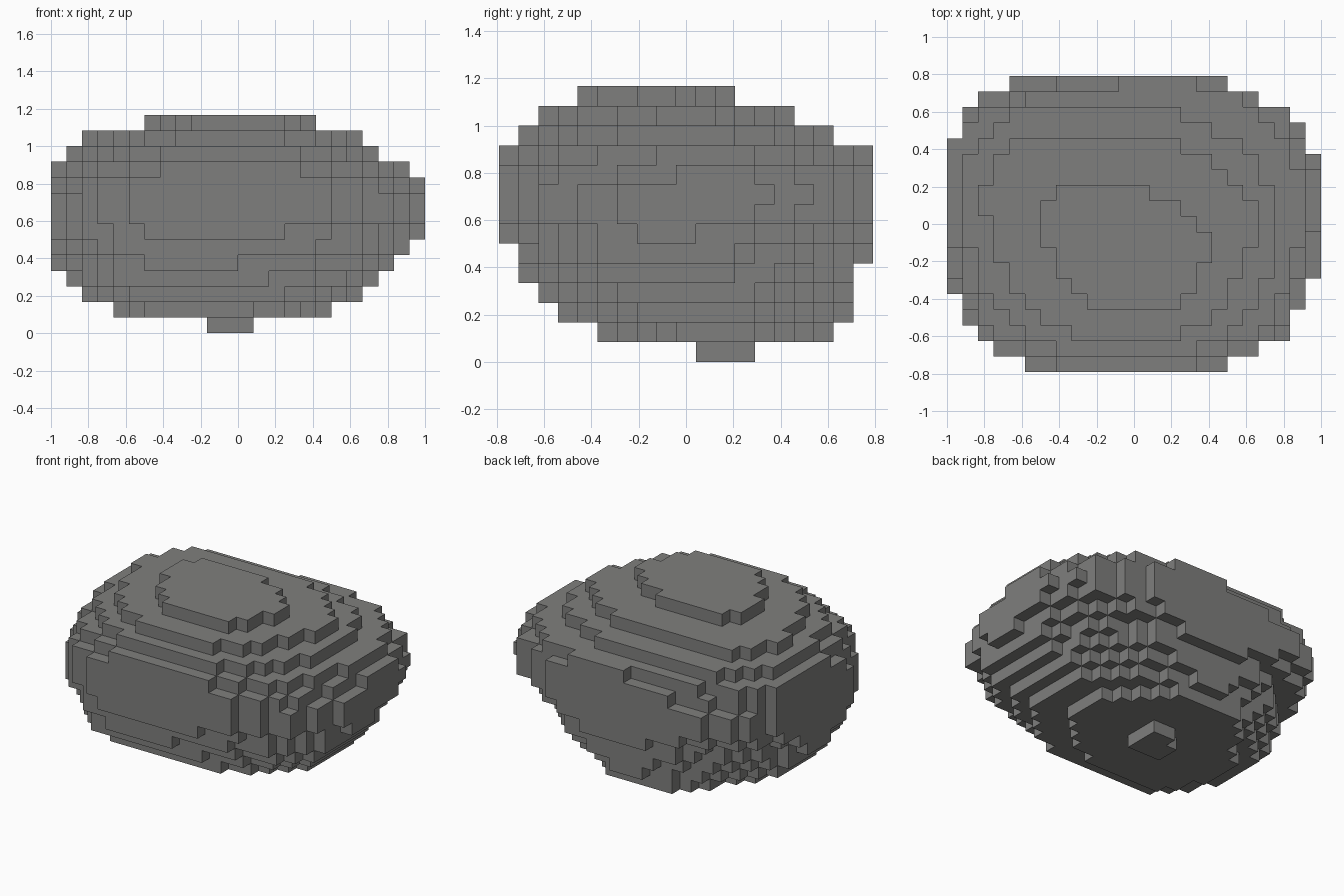
import bpy
import bmesh
from mathutils import Vector

cube = bpy.data.objects.get("Cube")
if cube:
    bpy.data.objects.remove(cube, do_unlink=True)

UNIT = 1 / 12                      # edge length of one block
NX, NY = 24, 19                    # blocks across the whole boulder

# Extent of each layer in blocks, bottom to top: west, east, south, north
BOUNDS = [
    (10, 13, 10, 13),
    (4, 18, 5, 17),
    (2, 20, 3, 18),
    (1, 21, 2, 18),
    (0, 22, 1, 18),
    (0, 23, 1, 19),
    *[(0, NX, 0, NY)] * 4,
    (0, 23, 0, NY),
    (1, 21, 1, 17),
    (2, 20, 2, 15),
    (6, 17, 4, 12),
]

# Straight run on each side of a layer: south, north, west, east
RUNS = [
    ((10, 13), (11, 13), (10, 12), (10, 13)),
    ((6, 13), (8, 14), (8, 12), (9, 13)),
    ((5, 15), (10, 13), (7, 12), (7, 13)),
    ((4, 14), (9, 15), (7, 12), (6, 13)),
    ((6, 12), (7, 17), (8, 11), (5, 12)),
    ((4, 17), (9, 15), (6, 12), (5, 12)),
    ((6, 15), (6, 17), (5, 14), (7, 10)),
    ((5, 18), (4, 18), (5, 15), (6, 13)),
    ((5, 18), (4, 18), (5, 15), (6, 14)),
    ((5, 18), (7, 18), (6, 15), (9, 13)),
    ((7, 16), (11, 16), (8, 15), (8, 13)),
    ((7, 16), (4, 15), (8, 14), (6, 12)),
    ((8, 15), (4, 15), (10, 12), (8, 11)),
    ((9, 15), (7, 13), (8, 11), (7, 9)),
]


def in_layer(i, j, k):
    """Tell whether a block lies in a layer with rounded, stepped corners."""
    west, east, south, north = BOUNDS[k]
    if not (west <= i < east and south <= j < north):
        return False
    x, y = i + 0.5, j + 0.5
    s_run, n_run, w_run, e_run = RUNS[k]
    for side_x, y_run in ((west, w_run), (east, e_run)):
        for side_y, x_run, end in ((south, s_run, 0), (north, n_run, 1)):
            # Corner arc spans from one straight run to the next
            cx = x_run[0] if side_x == west else x_run[1]
            cy = y_run[end]
            dx = (cx - x) if side_x == west else (x - cx)
            dy = (cy - y) if end == 0 else (y - cy)
            if dx <= 0 or dy <= 0:
                continue
            rx = max(abs(side_x - cx) - 1, 0.01)
            ry = max(abs(side_y - cy) - 1, 0.01)
            # The underside is cut flatter towards the back
            power = 1.45 if end == 1 and k < 6 else 2
            if (dx / rx) ** power + (dy / ry) ** power > 1:
                return False
    return True


def build_blocks(name, blocks, material):
    """Make one mesh from the exposed sides of all blocks."""
    bm = bmesh.new()
    corners = {}

    def vert(p):
        key = tuple(round(c) for c in p)
        if key not in corners:
            corners[key] = bm.verts.new(
                ((key[0] - NX / 2) * UNIT, (key[1] - NY / 2) * UNIT, key[2] * UNIT))
        return corners[key]

    for block in blocks:
        centre = Vector(block) + Vector((0.5, 0.5, 0.5))
        for axis in range(3):
            for sign in (-1, 1):
                n = Vector((0, 0, 0))
                n[axis] = sign
                if tuple(round(a + b) for a, b in zip(block, n)) in blocks:
                    continue
                u = Vector((0, 0, 0))
                u[(axis + 1) % 3] = 1
                v = n.cross(u)
                ring = (-u - v, u - v, u + v, v - u)
                bm.faces.new([vert(centre + (n + c) / 2) for c in ring])

    mesh = bpy.data.meshes.new(name)
    bm.to_mesh(mesh)
    bm.free()
    mesh.materials.append(material)
    obj = bpy.data.objects.new(name, mesh)
    bpy.context.collection.objects.link(obj)
    return obj


# Stone colour
stone = bpy.data.materials.new("stone_grey")
stone.use_nodes = True
colour = (0.212, 0.212, 0.206, 1)
stone.diffuse_color = colour
stone.node_tree.nodes["Principled BSDF"].inputs["Base Color"].default_value = colour

# Boulder, stacked layer by layer
blocks = {
    (i, j, k)
    for k in range(len(BOUNDS))
    for i in range(NX)
    for j in range(NY)
    if in_layer(i, j, k)
}
build_blocks("boulder", blocks, stone)
